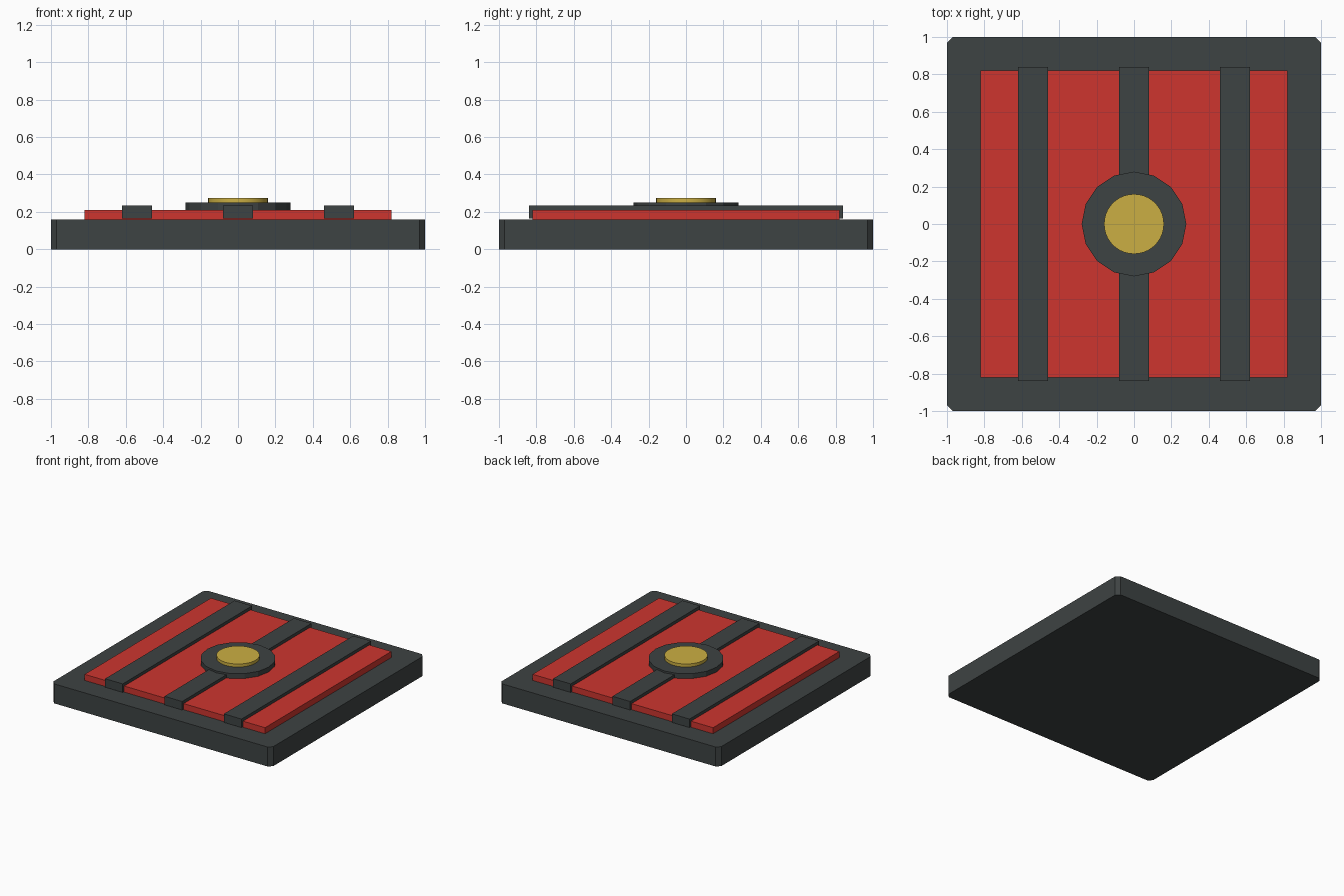
import bpy, bmesh, math

if "Cube" in bpy.data.objects:
    bpy.data.objects.remove(bpy.data.objects["Cube"])


def material(name, rgb):
    m = bpy.data.materials.new(name)
    m.diffuse_color = (*rgb, 1.0)
    m.use_nodes = True
    m.node_tree.nodes["Principled BSDF"].inputs["Base Color"].default_value = m.diffuse_color
    return m


DARK = material("dark grey", (0.048, 0.056, 0.056))
RED = material("red", (0.61, 0.036, 0.028))
GOLD = material("gold", (0.60, 0.43, 0.056))


def prism(name, outline, z0, z1, mat):
    """Extrude a flat counter-clockwise outline from z0 up to z1."""
    bm = bmesh.new()
    low = [bm.verts.new((x, y, z0)) for x, y in outline]
    high = [bm.verts.new((x, y, z1)) for x, y in outline]
    bm.faces.new(low[::-1])
    bm.faces.new(high)
    n = len(outline)
    for i in range(n):
        j = (i + 1) % n
        bm.faces.new((low[i], low[j], high[j], high[i]))
    mesh = bpy.data.meshes.new(name)
    bm.to_mesh(mesh)
    bm.free()
    mesh.materials.append(mat)
    ob = bpy.data.objects.new(name, mesh)
    bpy.context.collection.objects.link(ob)
    return ob


def rect(x, hx, hy):
    return [(x - hx, -hy), (x + hx, -hy), (x + hx, hy), (x - hx, hy)]


def circle(r, n):
    return [(r * math.cos(math.tau * i / n), r * math.sin(math.tau * i / n)) for i in range(n)]


# Base slab with clipped corners
c = 0.97
prism("base_slab", [(-c, -1), (c, -1), (1, -c), (1, c), (c, 1), (-c, 1), (-1, c), (-1, -c)],
      0.0, 0.16, DARK)

# Raised panel
prism("red_panel", rect(0, 0.82, 0.82), 0.155, 0.21, RED)

# Three straps across the panel
for label, x in (("left", -0.54), ("middle", 0.0), ("right", 0.54)):
    prism(label + "_strap", rect(x, 0.08, 0.84), 0.165, 0.235, DARK)

# Centre boss and its button
prism("centre_boss", circle(0.28, 16), 0.19, 0.25, DARK)
button = prism("gold_button", circle(0.16, 40), 0.235, 0.275, GOLD)
bpy.context.view_layer.objects.active = button
button.select_set(True)
bpy.ops.object.shade_smooth_by_angle(angle=math.radians(30))
